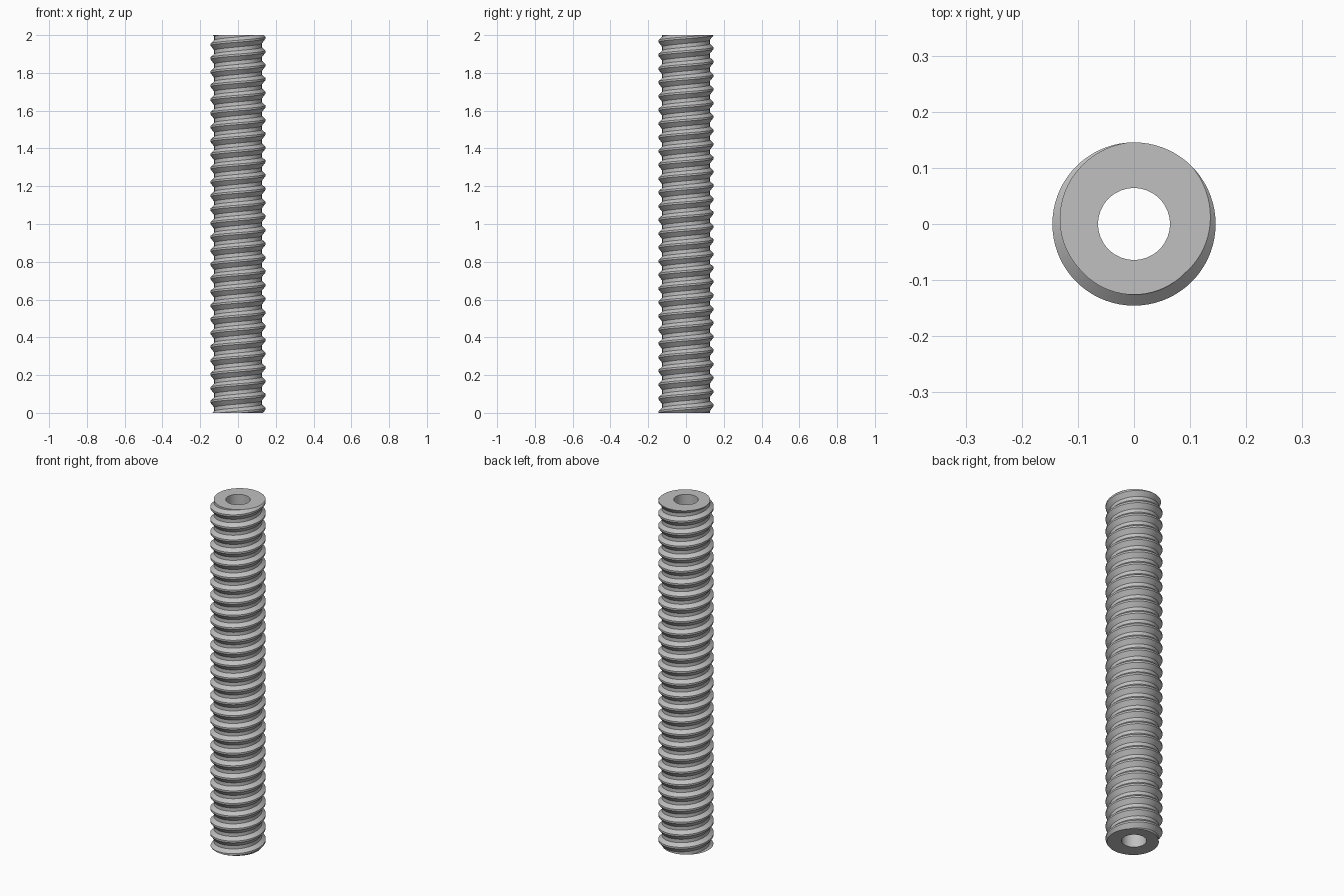
import bpy, bmesh, math
from mathutils import Vector

cube = bpy.data.objects.get("Cube")
if cube:
    bpy.data.objects.remove(cube, do_unlink=True)

LENGTH = 2.0
PITCH = LENGTH / 27.5
SEG = 72
TURNS = 32
ROOT, CREST, BORE = 0.126, 0.1455, 0.064

# Steel colour
steel = bpy.data.materials.new("steel_grey")
steel.use_nodes = True
colour = (0.53, 0.53, 0.53, 1)
steel.diffuse_color = colour
steel.node_tree.nodes["Principled BSDF"].inputs["Base Color"].default_value = colour

# Thread profile: height from the crest centre, and radius
profile = [(-0.030, ROOT), (-0.005, CREST), (0.005, CREST), (0.023, ROOT)]
start = LENGTH - PITCH * (70 / 360 + 30)

bm = bmesh.new()

# Helical surface, longer than the rod
rows = []
for i in range(TURNS * SEG + 1):
    a = math.tau * i / SEG
    z = start + PITCH * i / SEG
    rows.append([bm.verts.new((r * math.cos(a), r * math.sin(a), z + h))
                 for h, r in profile])


def corner(i, j):
    # The last edge of one turn is the first edge of the next
    return rows[i][j] if j < len(profile) else rows[i + SEG][0]


for i in range((TURNS - 1) * SEG):
    for j in range(len(profile)):
        bm.faces.new((corner(i, j), corner(i + 1, j),
                      corner(i + 1, j + 1), corner(i, j + 1)))

# Trim both ends flat
for z, direction in ((0, -1), (LENGTH, 1)):
    bmesh.ops.bisect_plane(bm, geom=bm.verts[:] + bm.edges[:] + bm.faces[:],
                           dist=1e-6, plane_co=(0, 0, z),
                           plane_no=(0, 0, direction), clear_outer=True)
loose = [v for v in bm.verts if not v.link_faces]
bmesh.ops.delete(bm, geom=loose, context='VERTS')
bmesh.ops.remove_doubles(bm, verts=bm.verts[:], dist=1e-5)

# Bore through the middle
rings = []
for z in (0, LENGTH):
    rings.append([bm.verts.new((BORE * math.cos(math.tau * k / SEG),
                                BORE * math.sin(math.tau * k / SEG), z))
                  for k in range(SEG)])
low, high = rings
for k in range(SEG):
    n = (k + 1) % SEG
    bm.faces.new((low[k], high[k], high[n], low[n]))

# Flat end faces between the thread and the bore
for z, direction in ((0, -1), (LENGTH, 1)):
    rim = [e for e in bm.edges if e.is_boundary
           and all(abs(v.co.z - z) < 1e-4 for v in e.verts)]
    bmesh.ops.triangle_fill(bm, edges=rim, use_beauty=True,
                            normal=Vector((0, 0, direction)))

bmesh.ops.recalc_face_normals(bm, faces=bm.faces[:])
mesh = bpy.data.meshes.new("threaded_rod")
bm.to_mesh(mesh)
bm.free()
mesh.materials.append(steel)
rod = bpy.data.objects.new("threaded_rod", mesh)
bpy.context.collection.objects.link(rod)

# Smooth round the rod, sharp along the thread edges
bpy.ops.object.select_all(action='DESELECT')
rod.select_set(True)
bpy.context.view_layer.objects.active = rod
bpy.ops.object.shade_smooth_by_angle(angle=math.radians(25))
